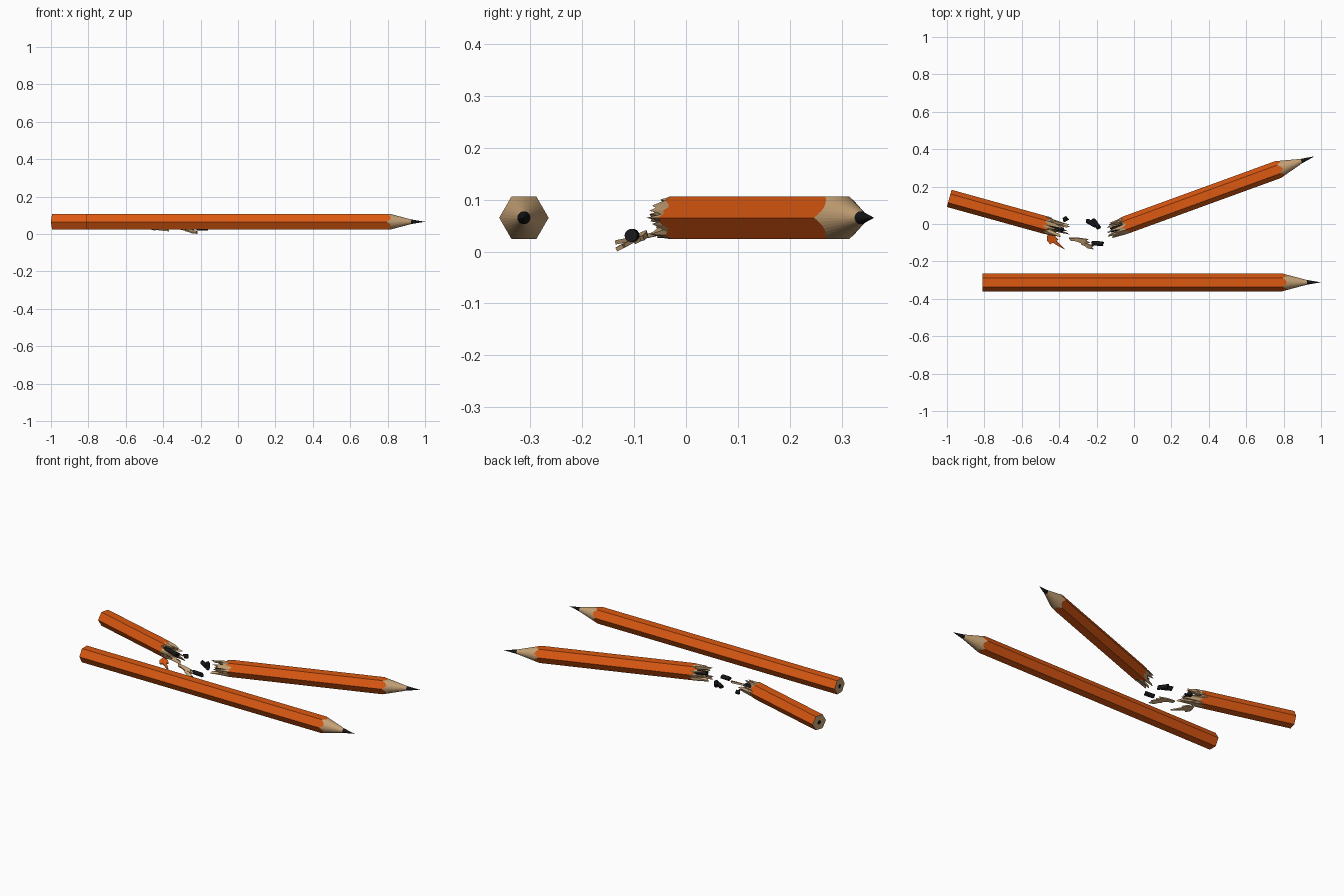
import bpy, bmesh, math, random
from mathutils import Vector

if "Cube" in bpy.data.objects:
    bpy.data.objects.remove(bpy.data.objects["Cube"])

random.seed(7)
N = 36            # points round the hexagon (6 per flat)
AP = 0.0412       # flat-to-centre distance
LEAD = 0.0125
ORANGE, WOOD, GRAPHITE = 0, 1, 2
Z = 0.065


def material(name, col):
    m = bpy.data.materials.new(name)
    m.diffuse_color = (*col, 1)
    m.use_nodes = True
    m.node_tree.nodes["Principled BSDF"].inputs["Base Color"].default_value = m.diffuse_color
    return m


mats = [material("orange_paint", (0.72, 0.1, 0.006)),
        material("bare_wood", (0.56, 0.36, 0.18)),
        material("graphite", (0.008, 0.008, 0.009))]


def finish(bm, name, loc, rot=(0, 0, 0)):
    bmesh.ops.recalc_face_normals(bm, faces=bm.faces)
    me = bpy.data.meshes.new(name)
    bm.to_mesh(me)
    bm.free()
    for m in mats:
        me.materials.append(m)
    ob = bpy.data.objects.new(name, me)
    ob.location = loc
    ob.rotation_euler = [math.radians(a) for a in rot]
    bpy.context.collection.objects.link(ob)
    return ob


def hex_r(i):
    a = (i * 360 / N) % 60 - 30
    return AP / math.cos(math.radians(a))


def ring(xs, rs):
    return [Vector((xs[i], rs[i] * math.cos(math.tau * i / N),
                    rs[i] * math.sin(math.tau * i / N))) for i in range(N)]


HEX = [hex_r(i) for i in range(N)]
CORE = [LEAD] * N


# Each end returns rings from the paint edge outward, plus the material of each band
def butt(x, d):
    return [ring([x] * N, HEX), ring([x] * N, CORE)], [WOOD], x, GRAPHITE


def sharpened(x, d):
    # the cone meets the hexagon in a scalloped paint edge
    edge = [x - d * (0.075 + (r - LEAD) / 0.265) for r in HEX]
    return [ring(edge, HEX), ring([x - d * 0.075] * N, CORE),
            ring([x - d * 0.03] * N, [0.005] * N)], [WOOD, GRAPHITE], x, GRAPHITE


def broken(x, d, lead_out, lean):
    edge, spike, deep = [], [], []
    for i in range(N):
        low = -math.sin(math.tau * i / N) * lean
        e = random.uniform(-0.02, 0.025)
        s = random.choice([0.015, 0.04, 0.07, 0.105]) * random.uniform(0.8, 1.1) + low
        edge.append(x + d * e)
        spike.append(x + d * max(s, e + 0.008))
        deep.append(x + d * (max(s, e) - random.uniform(0.005, 0.03)))
    out = x + d * lead_out
    return [ring(edge, HEX), ring(spike, [r * random.uniform(0.82, 0.97) for r in HEX]),
            ring(deep, [r * 0.6 for r in HEX]), ring([x - d * 0.01] * N, CORE),
            ring([out + random.uniform(-.006, .006) for _ in range(N)], CORE)], \
        [WOOD, WOOD, WOOD, GRAPHITE], out, GRAPHITE


def pencil(name, left, right, loc, rz=0):
    bm = bmesh.new()

    def band(a, b, m):
        for i in range(N):
            j = (i + 1) % N
            bm.faces.new((a[i], a[j], b[j], b[i])).material_index = m

    starts = []
    for rings, bands, cap_x, cap_m in (left, right):
        vs = [[bm.verts.new(p) for p in r] for r in rings]
        for k, m in enumerate(bands):
            band(vs[k], vs[k + 1], m)
        c = bm.verts.new((cap_x, 0, 0))
        for i in range(N):
            bm.faces.new((vs[-1][i], vs[-1][(i + 1) % N], c)).material_index = cap_m
        starts.append(vs[0])
    band(starts[0], starts[1], ORANGE)
    return finish(bm, name, loc, (0, 0, rz))


def chip(name, outline, thick, loc, rot, top=WOOD):
    # flat splinter: outline extruded downward
    bm = bmesh.new()
    f = bm.faces.new([bm.verts.new((x, y, thick / 2)) for x, y in outline])
    ext = bmesh.ops.extrude_face_region(bm, geom=[f], use_keep_orig=True)
    for v in [g for g in ext["geom"] if isinstance(g, bmesh.types.BMVert)]:
        v.co.z = -thick / 2
    for face in bm.faces:
        face.material_index = WOOD
    f.material_index = top
    finish(bm, name, loc, rot)


def lead_bit(name, length, loc, rot):
    bm = bmesh.new()
    bmesh.ops.create_cone(bm, cap_ends=True, segments=14, radius1=LEAD,
                          radius2=LEAD, depth=length)
    for v in bm.verts:      # slanted fracture faces
        v.co.z += random.uniform(-0.004, 0.004) + 0.35 * v.co.x
        v.co = Vector((v.co.z, v.co.y, -v.co.x))
    for f in bm.faces:
        f.material_index = GRAPHITE
    finish(bm, name, loc, rot)


# Whole pencil
pencil("whole_pencil", butt(-0.81, -1), sharpened(1.0, 1), (0, -0.312, Z))
# Two halves of the snapped pencil
pencil("snapped_long_half", broken(-1.075, -1, 0.08, 0.0), sharpened(0, 1),
       (0.965, 0.362, Z), 20)
pencil("snapped_short_half", butt(0, -1), broken(0.535, 1, 0.095, 0.025),
       (-0.988, 0.137, Z), -15.5)

# Loose wood chips
shard = [(-.055, .022), (-.015, .026), (.012, .012), (.0, .006), (.065, -.022),
         (.02, -.018), (-.01, -.012), (-.02, -.026), (-.045, -.012)]
chip("painted_chip", shard, 0.008, (-0.42, -0.092, 0.028), (12, 4, -22), ORANGE)
sliver = [(-.06, .012), (-.01, .016), (.045, .012), (.03, .004), (.055, -.006),
          (.01, -.012), (-.02, -.003), (-.05, -.001)]
chip("wood_chip_a", sliver, 0.010, (-0.29, -0.09, 0.028), (20, 6, -4))
chip("wood_chip_b", [(x * .7, y * .9) for x, y in sliver], 0.008,
     (-0.25, -0.118, 0.014), (25, 10, -18))

# Loose pieces of lead
for k, (ln, loc, rz) in enumerate([
        (0.022, (-0.366, 0.027, 0.04), 30),
        (0.055, (-0.227, 0.004, 0.036), -30),
        (0.052, (-0.203, 0.000, 0.036), -55),
        (0.055, (-0.195, -0.104, 0.031), -4)]):
    lead_bit(f"lead_piece_{k + 1}", ln, loc, (0, 0, rz))

# Seat the lowest splinter on the ground
bpy.context.view_layer.update()
obs = list(bpy.context.collection.objects)
low = min((o.matrix_world @ v.co).z for o in obs for v in o.data.vertices)
for o in obs:
    if "chip" in o.name:
        o.location.z -= low
